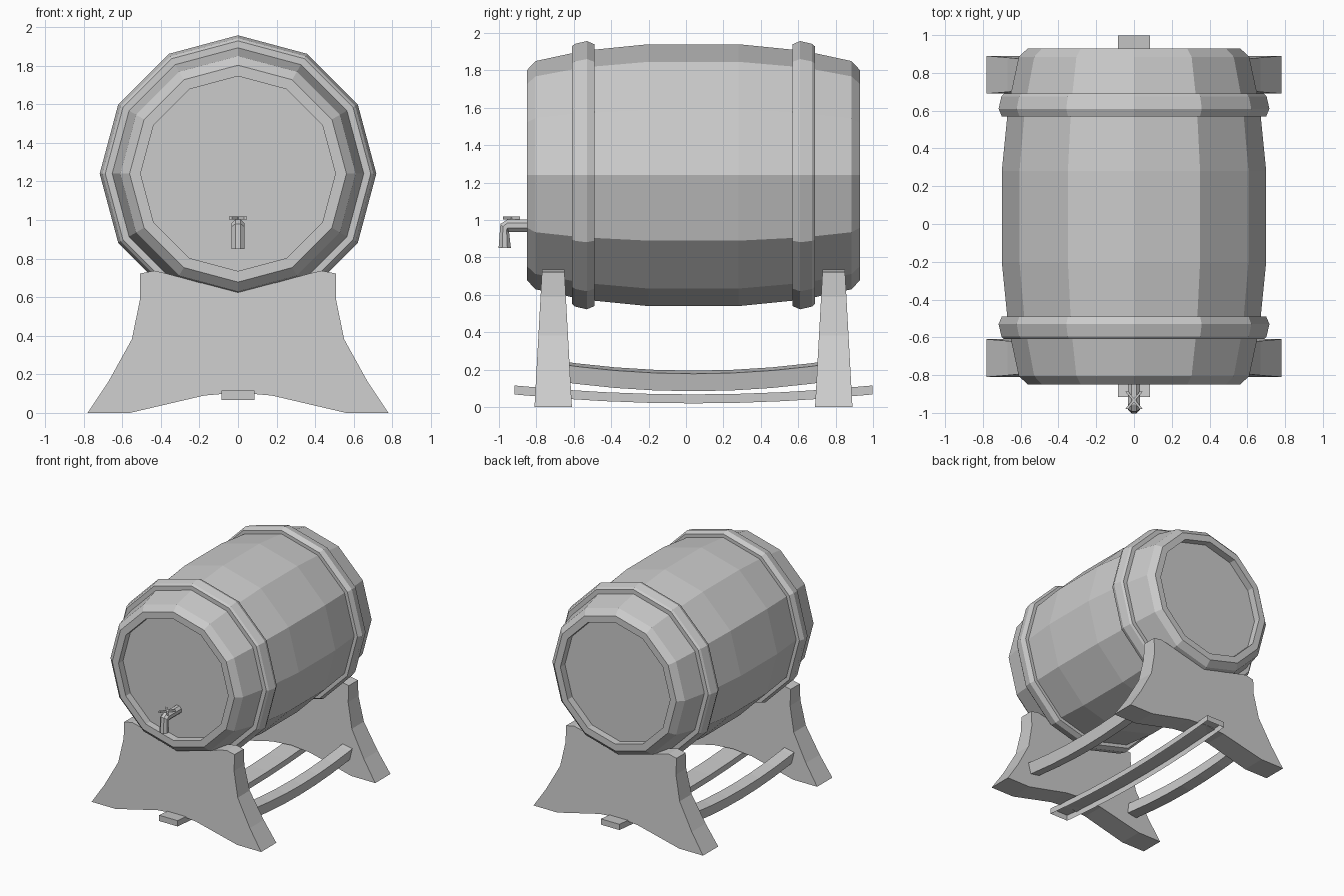
import bpy, bmesh
from math import sin, cos, pi

if "Cube" in bpy.data.objects:
    bpy.data.objects.remove(bpy.data.objects["Cube"])

CY, CZ = 0.04, 1.24   # barrel centre


def finish(name, bm):
    bmesh.ops.recalc_face_normals(bm, faces=bm.faces)
    me = bpy.data.meshes.new(name)
    bm.to_mesh(me)
    bm.free()
    ob = bpy.data.objects.new(name, me)
    bpy.context.collection.objects.link(ob)
    return ob


def bridge(name, rings, loop=False, caps=True, skip=None):
    """Skin a list of equal-sized vertex rings; skip = open side index."""
    bm = bmesh.new()
    vs = [[bm.verts.new(p) for p in r] for r in rings]
    n = len(rings[0])
    pairs = list(zip(vs, vs[1:])) + ([(vs[-1], vs[0])] if loop else [])
    for a, b in pairs:
        for i in range(n):
            if i != skip:
                j = (i + 1) % n
                bm.faces.new((a[i], a[j], b[j], b[i]))
    if caps and not loop:
        bm.faces.new(vs[0])
        bm.faces.new(vs[-1])
    return finish(name, bm)


def lathe(name, prof, loop=False):
    """Twelve-sided turning about the barrel axis; prof = (y, radius)."""
    rings = [[(r * sin(k * pi / 6), y, CZ + r * cos(k * pi / 6)) for k in range(12)]
             for y, r in prof]
    return bridge(name, rings, loop)


# Barrel body with recessed heads
half = [(-.83, .505), (-.89, .505), (-.89, .562), (-.845, .61), (-.59, .665), (-.24, .70)]
prof = [(CY + y, r) for y, r in half] + [(CY - y, r) for y, r in reversed(half)]
lathe("barrel_body", prof)

# Hoops
hoop = [(-.65, .64), (-.65, .688), (-.635, .702), (-.57, .717), (-.53, .70), (-.53, .64)]
lathe("front_hoop", [(CY + y, r) for y, r in hoop], True)
lathe("back_hoop", [(CY - y, r) for y, r in hoop], True)

# Cradle stands: mirrored outline, tapering in thickness towards the top
side = [(.56, 0), (.78, 0), (.67, .165), (.55, .382), (.508, .588), (.508, .722),
        (.435, .737), (.38, .725), (.2, .675)]
outline = ([(0, .105), (.175, .09)] + side + [(0, .64)]
           + [(-x, z) for x, z in reversed(side)] + [(-.175, .09)])
for name, yc in (("front_stand", -.71), ("back_stand", .79)):
    bridge(name, [[(x, yc + s * (.1 - .055 * z), z) for x, z in outline] for s in (-1, 1)])


# Sagging lengthwise bars
def bar(name, section, reach, sag, segs=8, skip=None):
    rings = []
    for k in range(segs + 1):
        y = reach * (2 * k / segs - 1)
        rings.append([(x, CY + y, z + sag * y * y) for x, z in section])
    return bridge(name, rings, skip=skip)


bar("bottom_slat", [(-.085, .02), (.085, .02), (.085, .068), (-.085, .068)], .957, .052, skip=0)
for name, s in (("right_rail", 1), ("left_rail", -1)):
    bar(name, [(s * x, z) for x, z in ((.47, .195), (.56, .178), (.54, .085), (.455, .10))],
        .835, .10)

# Tap: octagonal pipe with a bent elbow
path = [(-.78, .97, 0), (-.955, .97, 0), (-.969, .956, pi / 4), (-.969, .85, pi / 2)]
R = .033
rings = []
for y, z, a in path:
    ring = []
    for k in range(8):
        t = (k + .5) * pi / 4
        u, v = R / cos(pi / 8) * cos(t), R / cos(pi / 8) * sin(t)
        ring.append((u, y - v * sin(a), z + v * cos(a)))
    rings.append(ring)
bridge("tap_spout", rings)

# Tap handle: crossed bars on a short stem
bm = bmesh.new()
bmesh.ops.create_cone(bm, cap_ends=True, segments=8, radius1=.012, radius2=.012, depth=.03)
bmesh.ops.translate(bm, verts=bm.verts, vec=(0, -.933, 1.0))
finish("tap_stem", bm)
for name, s in (("handle_bar_a", 1), ("handle_bar_b", -1)):
    dx, dy, w = .038 * s, .046, .008
    base = [(-dx - w, -dy), (-dx + w, -dy), (dx + w, dy), (dx - w, dy)]
    bridge(name, [[(x, -.933 + y, z) for x, y in base] for z in (1.002, 1.018)])
